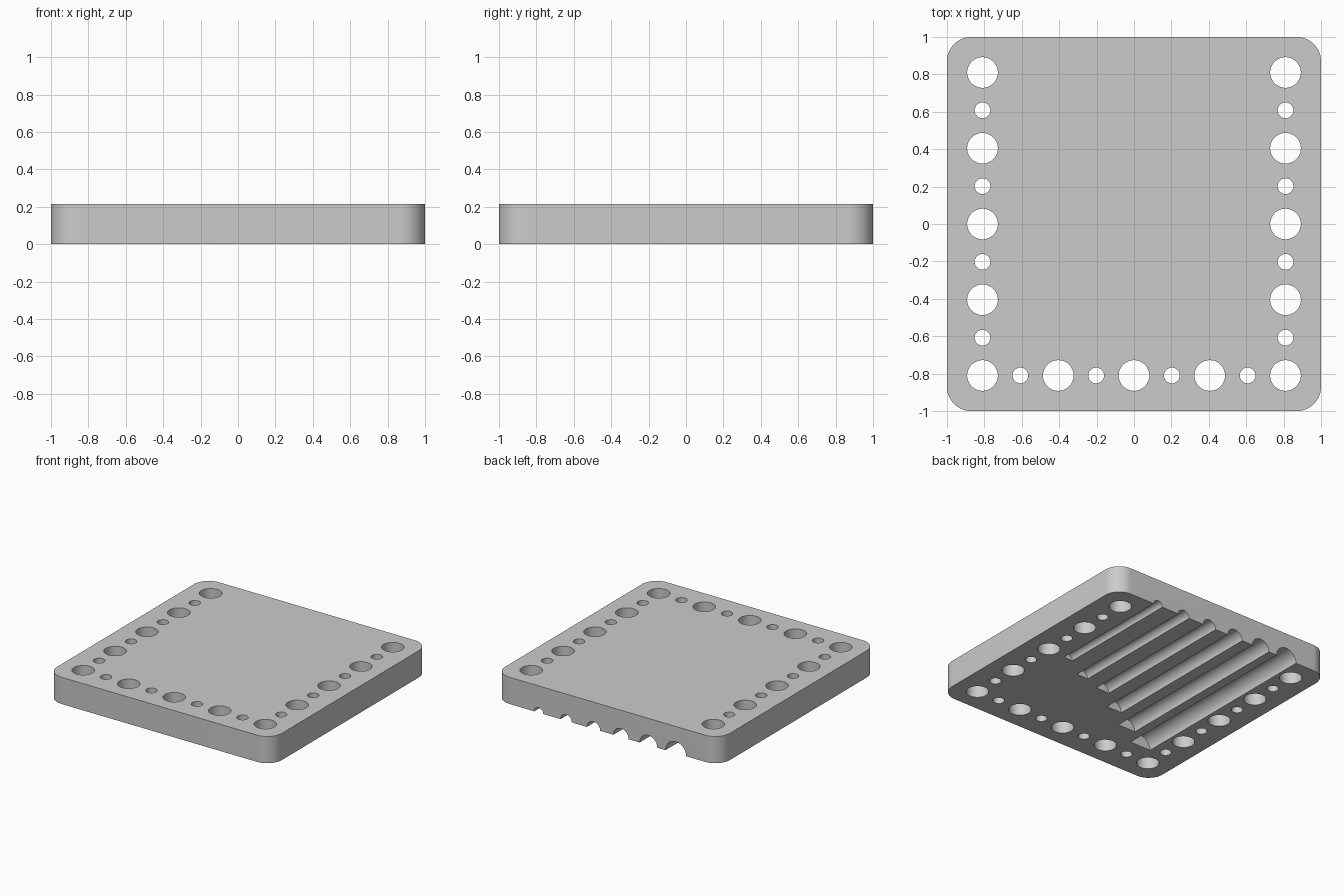
import bpy
import bmesh
import math
from mathutils import Matrix

HEIGHT = 0.215
CORNER = 0.13
PITCH = 0.2025

default = bpy.data.objects.get("Cube")
if default:
    bpy.data.objects.remove(default)

# Single grey plastic
grey = bpy.data.materials.new("plain_grey")
grey.use_nodes = True
colour = (0.6, 0.6, 0.6, 1)
grey.diffuse_color = colour
grey.node_tree.nodes["Principled BSDF"].inputs["Base Color"].default_value = colour


def make_object(name, bm):
    mesh = bpy.data.meshes.new(name)
    bmesh.ops.recalc_face_normals(bm, faces=bm.faces)
    bm.to_mesh(mesh)
    bm.free()
    mesh.materials.append(grey)
    obj = bpy.data.objects.new(name, mesh)
    bpy.context.collection.objects.link(obj)
    return obj


def add_rod(bm, radius, depth, matrix):
    bmesh.ops.create_cone(bm, cap_ends=True, segments=48, radius1=radius,
                          radius2=radius, depth=depth, matrix=matrix)


# Square slab with rounded vertical corners
bm = bmesh.new()
bmesh.ops.create_cube(bm, size=1, matrix=Matrix.Translation((0, 0, HEIGHT / 2))
                      @ Matrix.Diagonal((2, 2, HEIGHT, 1)))
uprights = [e for e in bm.edges if abs(e.verts[0].co.z - e.verts[1].co.z) > 0.1]
bmesh.ops.bevel(bm, geom=uprights, offset=CORNER, segments=12, profile=0.5,
                affect='EDGES')
block = make_object("holder_block", bm)

# Alternating large and small through holes along the two sides and the front
holes = bmesh.new()
spots = {(i, -4) for i in range(-4, 5)}
spots |= {(side, i) for side in (-4, 4) for i in range(-4, 5)}
for i, j in sorted(spots):
    radius = 0.082 if (i + j) % 2 == 0 else 0.042
    add_rod(holes, radius, 1, Matrix.Translation((i * PITCH, j * PITCH, HEIGHT / 2)))

# Half-round grooves underneath, open at the back, growing towards -x
grooves = bmesh.new()
radii = (0.040, 0.050, 0.059, 0.068, 0.078, 0.092)
ends = (-0.02, -0.15, -0.21, -0.37, -0.52, -0.655)
for n, (radius, end) in enumerate(zip(radii, ends)):
    back = 1.2
    place = Matrix.Translation((0.61 - 0.244 * n, (back + end) / 2, 0))
    add_rod(grooves, radius, back - end, place @ Matrix.Rotation(math.pi / 2, 4, 'X'))

# Cut both sets and bake the result
bpy.context.view_layer.objects.active = block
block.select_set(True)
for name, cutter_bm in (("hole_cutter", holes), ("groove_cutter", grooves)):
    cutter = make_object(name, cutter_bm)
    cutter.hide_render = True
    cut = block.modifiers.new(name, 'BOOLEAN')
    cut.operation = 'DIFFERENCE'
    cut.solver = 'EXACT'
    cut.object = cutter
    bpy.ops.object.modifier_apply(modifier=cut.name)
    bpy.data.objects.remove(cutter)

bpy.ops.object.shade_smooth_by_angle(angle=math.radians(30))
